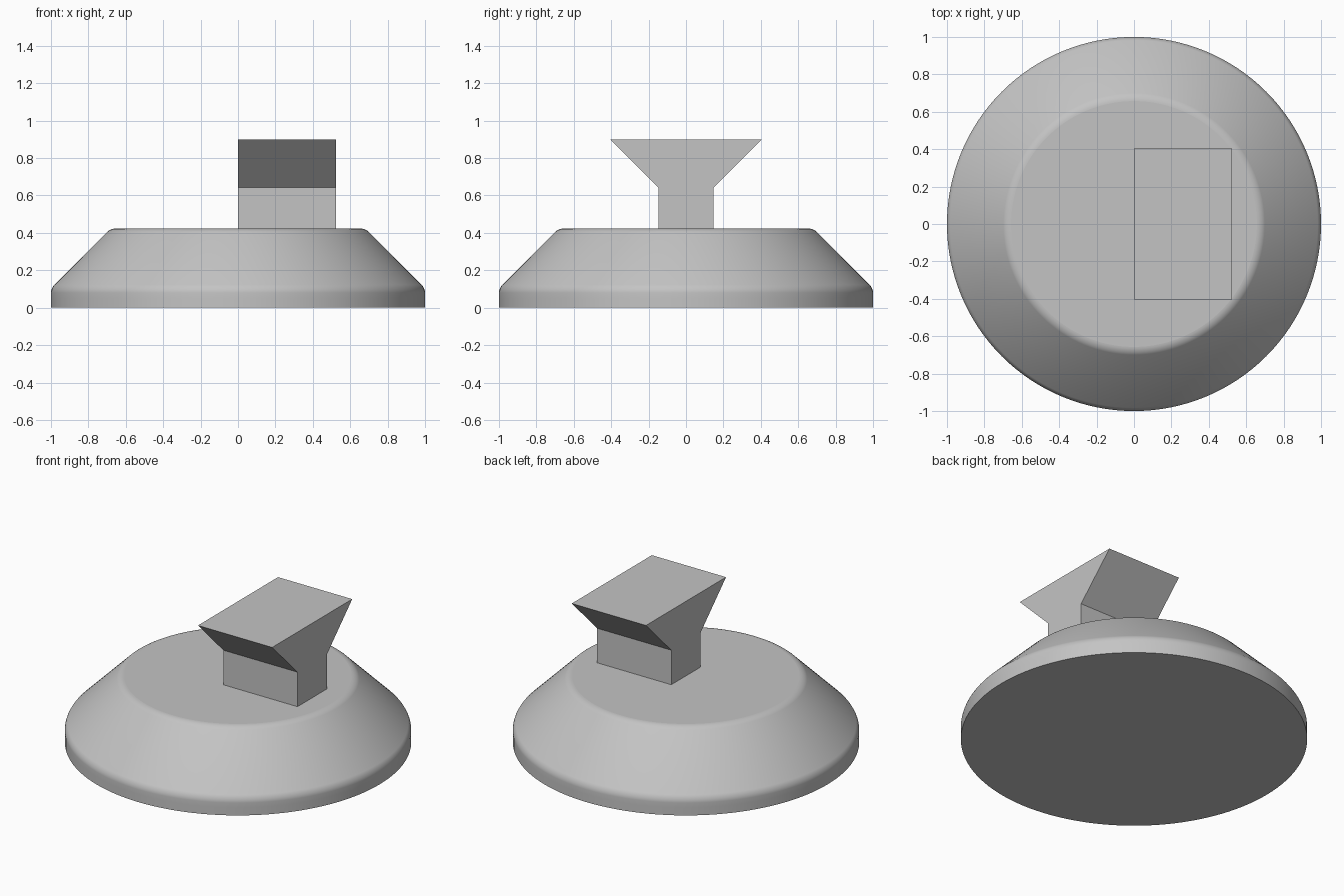
import bpy, bmesh, math

cube = bpy.data.objects.get("Cube")
if cube:
    bpy.data.objects.remove(cube, do_unlink=True)

# Single grey material
grey = bpy.data.materials.new("plain_grey")
grey.use_nodes = True
colour = (0.55, 0.55, 0.55, 1)
grey.diffuse_color = colour
grey.node_tree.nodes["Principled BSDF"].inputs["Base Color"].default_value = colour


def make_object(name, bm):
    bmesh.ops.recalc_face_normals(bm, faces=bm.faces)
    mesh = bpy.data.meshes.new(name)
    bm.to_mesh(mesh)
    bm.free()
    mesh.materials.append(grey)
    obj = bpy.data.objects.new(name, mesh)
    bpy.context.collection.objects.link(obj)
    return obj


# Round base: stacked rings with rounded rims
SIDES = 128
bm = bmesh.new()
rings = []
for radius, z in [(1, 0), (1, 0.105), (0.682, 0.423)]:
    rings.append([bm.verts.new((radius * math.cos(math.tau * i / SIDES),
                                radius * math.sin(math.tau * i / SIDES), z))
                  for i in range(SIDES)])
for low, high in zip(rings, rings[1:]):
    for i in range(SIDES):
        j = (i + 1) % SIDES
        bm.faces.new((low[i], low[j], high[j], high[i]))
bm.faces.new(rings[0][::-1])
bm.faces.new(rings[-1])
for ring, width in zip(rings, (0.05, 0.025, 0.025)):
    rim = [e for e in bm.edges if all(
        abs(v.co.z - ring[0].co.z) < 0.001 for v in e.verts)] if ring[0].is_valid else []
    bmesh.ops.bevel(bm, geom=rim, offset=width, segments=5, profile=0.5,
                    affect='EDGES', clamp_overlap=False)
base = make_object("round_base", bm)
for poly in base.data.polygons:
    poly.use_smooth = len(poly.vertices) == 4

# Flared handle: side profile extruded along x
half = [(0.148, 0.40), (0.148, 0.643), (0.403, 0.898)]
profile = half + [(-y, z) for y, z in reversed(half)]
bm = bmesh.new()
face = bm.faces.new([bm.verts.new((0, y, z)) for y, z in profile])
extruded = bmesh.ops.extrude_face_region(bm, geom=[face])["geom"]
bmesh.ops.translate(bm, vec=(0.523, 0, 0),
                    verts=[g for g in extruded if isinstance(g, bmesh.types.BMVert)])
make_object("flared_handle", bm)
